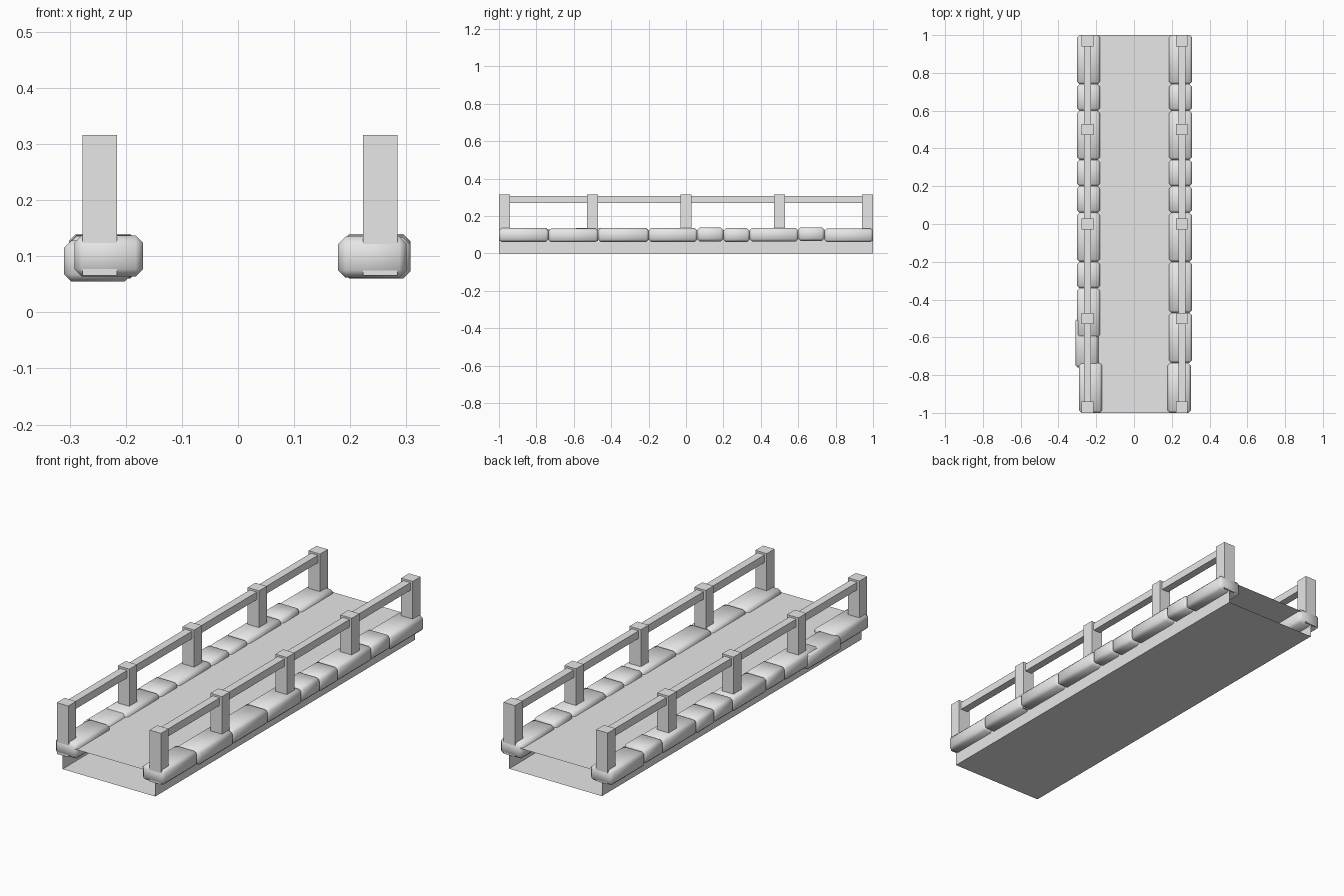
import bpy
import bmesh

old = bpy.data.objects.get("Cube")
if old:
    bpy.data.objects.remove(old, do_unlink=True)

# One plain stone grey for the whole bridge
grey = bpy.data.materials.new("light_grey")
grey.use_nodes = True
colour = (0.8, 0.8, 0.8, 1)
grey.diffuse_color = colour
grey.node_tree.nodes["Principled BSDF"].inputs["Base Color"].default_value = colour

CENTRE = 0.0035          # the walkway sits slightly to the left
HALF_WIDTH = 0.25
ROAD_Z = 0.115


def finish(name, bm, smooth=False):
    mesh = bpy.data.meshes.new(name)
    bm.to_mesh(mesh)
    bm.free()
    mesh.materials.append(grey)
    for face in mesh.polygons:
        face.use_smooth = smooth
    obj = bpy.data.objects.new(name, mesh)
    bpy.context.collection.objects.link(obj)
    return obj


def box(name, x, y, z, bevel=0):
    """Box from (min, max) ranges, with optional softened edges."""
    bm = bmesh.new()
    bmesh.ops.create_cube(bm, size=1)
    for v in bm.verts:
        v.co = [lo + (c + 0.5) * (hi - lo) for c, (lo, hi) in zip(v.co, (x, y, z))]
    if bevel:
        bmesh.ops.bevel(bm, geom=bm.edges[:], offset=bevel, segments=1,
                        affect='EDGES', profile=0.5)
    return finish(name, bm, smooth=bevel > 0)


# Deck: a hollow rectangular sleeve, open at both ends
bm = bmesh.new()
bmesh.ops.create_cube(bm, size=1)
for v in bm.verts:
    v.co = (CENTRE + v.co.x * 2 * HALF_WIDTH, v.co.y * 2, (v.co.z + 0.5) * ROAD_Z)
bm.normal_update()
ends = [f for f in bm.faces if abs(f.normal.y) > 0.9]
bmesh.ops.delete(bm, geom=ends, context='FACES_ONLY')
finish("deck", bm)

# Kerb stones: (start, end, sideways shift, lift) along each edge
shared = [(-0.2, 0.06, 0, 0), (0.06, 0.2, 0, 0.003), (0.2, 0.34, 0, 0),
          (0.34, 0.6, 0, 0.002), (0.6, 0.74, 0, 0.005), (0.74, 1, 0, -0.002)]
left_row = [(-1, -0.735, -0.007, 0), (-0.735, -0.47, 0, -0.002),
            (-0.47, -0.2, 0, 0)] + shared
right_row = [(-1, -0.735, 0.01, 0.002), (-0.76, -0.5, -0.009, -0.007),
             (-0.6, -0.34, 0, 0), (-0.34, -0.2, 0, 0.002)] + shared

for side, sign, row in (("left", 1, left_row), ("right", -1, right_row)):
    middle = CENTRE + sign * HALF_WIDTH
    kerb = middle - 0.007 if sign > 0 else middle + 0.006
    for i, (start, end, shift, lift) in enumerate(row, 1):
        mid = kerb + shift
        box(f"{side}_kerb_stone_{i}", (mid - 0.061, mid + 0.061), (start, end),
            (0.062 + lift, 0.135 + lift), bevel=0.013)

    # Railing posts and the rail running through them
    for i, y in enumerate((-0.97, -0.5, 0, 0.5, 0.97), 1):
        box(f"{side}_post_{i}", (middle - 0.031, middle + 0.031),
            (y - 0.03, y + 0.03), (0.066, 0.316))
    box(f"{side}_rail", (middle - 0.019, middle + 0.019), (-0.97, 0.97), (0.27, 0.307))
